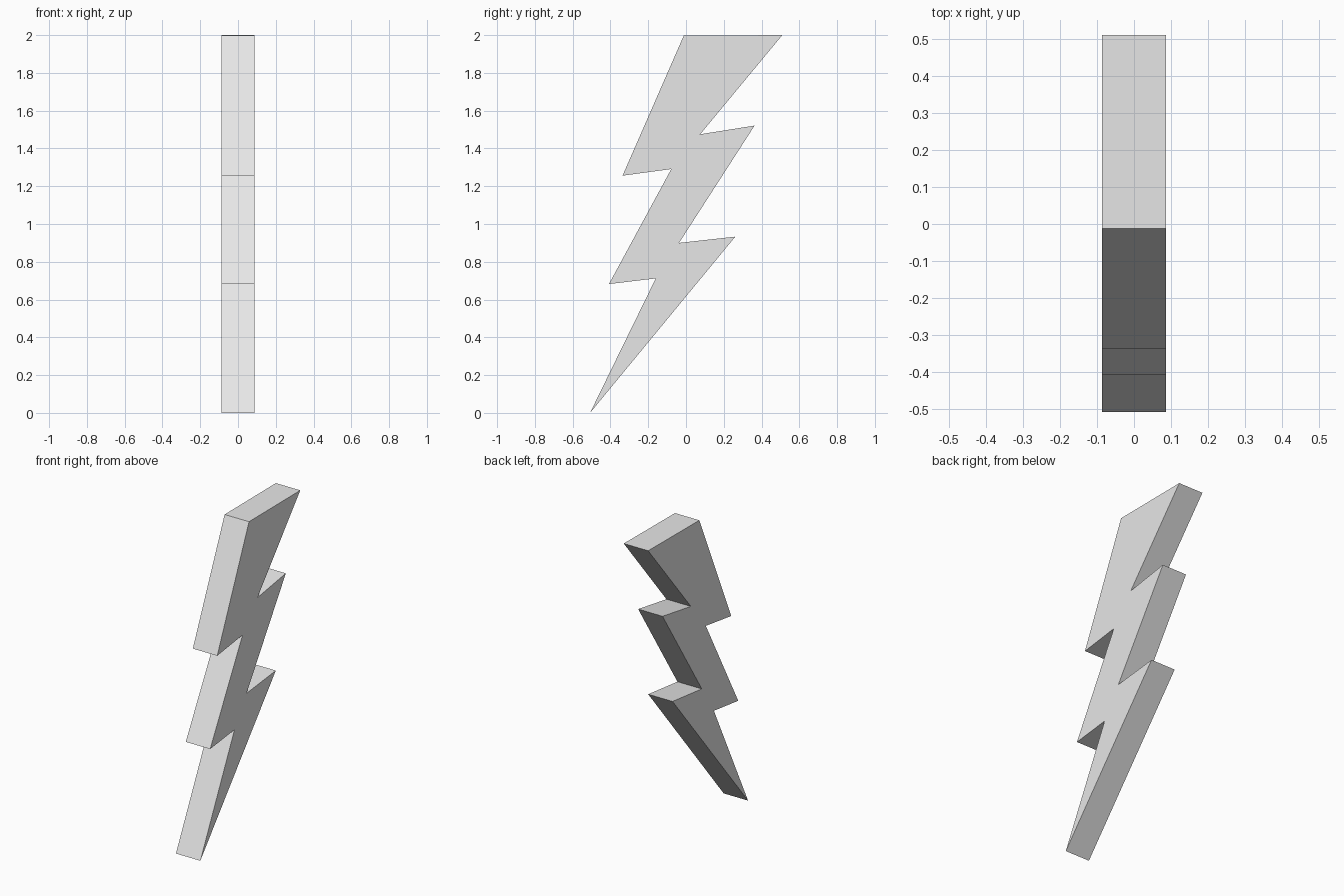
import bpy
import bmesh

cube = bpy.data.objects.get("Cube")
if cube:
    bpy.data.objects.remove(cube, do_unlink=True)

HALF_WIDTH = 0.087

# Plain grey material
grey = bpy.data.materials.new("light_grey")
grey.use_nodes = True
colour = (0.8, 0.8, 0.8, 1)
grey.diffuse_color = colour
grey.node_tree.nodes["Principled BSDF"].inputs["Base Color"].default_value = colour

# Zigzag side profile (y, z): down the back edge, then up the front edge
back_edge = [(0.51, 2.0), (0.075, 1.475), (0.363, 1.521),
             (-0.037, 0.90), (0.261, 0.933), (-0.508, 0.0)]
front_edge = [(-0.160, 0.712), (-0.408, 0.682), (-0.078, 1.291),
              (-0.336, 1.256), (-0.012, 1.997)]

# Lightning bolt: one flat profile extruded across its width
bm = bmesh.new()
profile = bm.faces.new([bm.verts.new((-HALF_WIDTH, y, z))
                        for y, z in back_edge + front_edge])
extruded = bmesh.ops.extrude_face_region(bm, geom=[profile], use_keep_orig=True)
moved = [v for v in extruded["geom"] if isinstance(v, bmesh.types.BMVert)]
bmesh.ops.translate(bm, verts=moved, vec=(2 * HALF_WIDTH, 0, 0))
bmesh.ops.recalc_face_normals(bm, faces=bm.faces)

mesh = bpy.data.meshes.new("lightning_bolt")
bm.to_mesh(mesh)
bm.free()
mesh.materials.append(grey)
bpy.context.collection.objects.link(bpy.data.objects.new("lightning_bolt", mesh))
